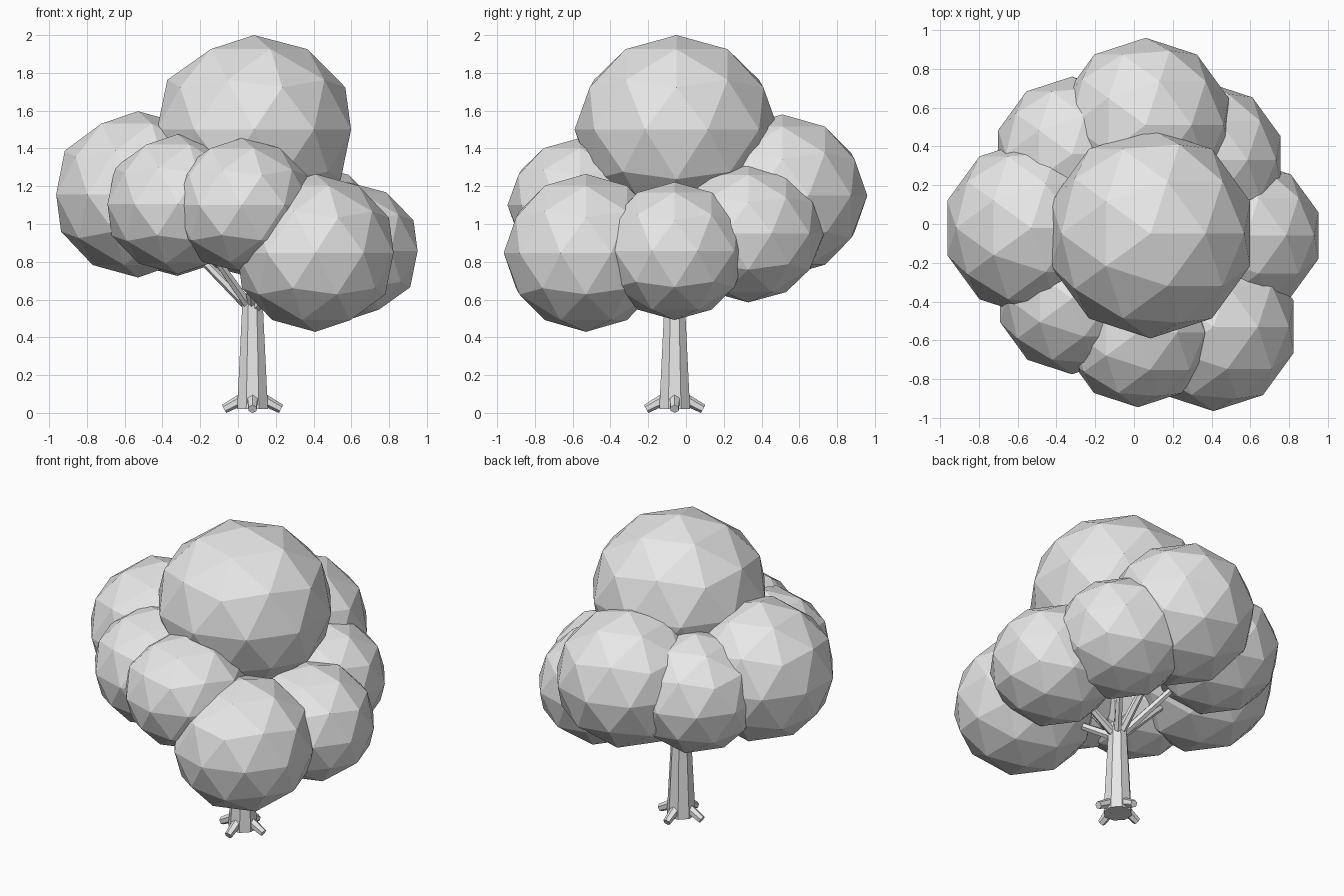
import bpy
from math import pi
from mathutils import Vector

cube = bpy.data.objects.get("Cube")
if cube:
    bpy.data.objects.remove(cube, do_unlink=True)

# One plain light grey for the whole tree
grey = bpy.data.materials.new("light_grey")
grey.use_nodes = True
grey.diffuse_color = (0.8, 0.8, 0.8, 1)
bsdf = next(n for n in grey.node_tree.nodes if n.type == "BSDF_PRINCIPLED")
bsdf.inputs["Base Color"].default_value = grey.diffuse_color


def finish(name):
    obj = bpy.context.object
    obj.name = name
    obj.data.materials.append(grey)
    bpy.ops.object.shade_flat()
    return obj


def leaf_clump(name, centre, width, height):
    bpy.ops.mesh.primitive_ico_sphere_add(subdivisions=2, radius=1, location=centre)
    finish(name).scale = (width, width, height)


def limb(name, start, end, r1, r2, sides):
    """Tapered faceted limb between two points."""
    start, end = Vector(start), Vector(end)
    axis = end - start
    bpy.ops.mesh.primitive_cone_add(vertices=sides, radius1=r1, radius2=r2,
                                    depth=axis.length, location=(start + end) / 2)
    obj = finish(name)
    obj.rotation_mode = "QUATERNION"
    obj.rotation_quaternion = axis.to_track_quat("Z", "Y")
    return obj


# Foliage: centre, horizontal radius, vertical radius
clumps = {
    "crown_foliage": ((0.085, -0.05, 1.5), 0.54, 0.5),
    "right_foliage": ((-0.53, -0.02, 1.157), 0.455, 0.44),
    "front_right_foliage": ((-0.32, -0.385, 1.105), 0.39, 0.37),
    "front_foliage": ((0.02, -0.56, 1.1), 0.385, 0.355),
    "front_left_foliage": ((0.41, -0.53, 0.847), 0.435, 0.418),
    "left_foliage": ((0.58, -0.06, 0.857), 0.39, 0.365),
    "back_left_foliage": ((0.375, 0.33, 0.95), 0.4, 0.365),
    "back_foliage": ((0.06, 0.51, 1.15), 0.45, 0.43),
    "back_right_foliage": ((-0.32, 0.36, 1.1), 0.4, 0.375),
}
for name, shape in clumps.items():
    leaf_clump(name, *shape)

# Trunk: tapered octagon with flat sides to the front
base = Vector((0.077, -0.06, 0.02))
fork = base + Vector((0, 0, 0.61))
trunk = limb("trunk", base, fork, 0.088, 0.056, 8)
trunk.rotation_mode = "XYZ"
trunk.rotation_euler = (0, 0, pi / 8)

# A branch from the top of the trunk into each clump
for name, (centre, width, height) in clumps.items():
    start = fork - Vector((0, 0, 0.02 if name == "crown_foliage" else 0.09))
    limb(name.replace("foliage", "branch"), start, centre, 0.027, 0.016, 6)

# Four short roots
for side, x, y in (("left", 1, 0), ("right", -1, 0), ("back", 0, 1), ("front", 0, -1)):
    out = Vector((x, y, 0))
    limb(side + "_root", base + out * 0.05 + Vector((0, 0, 0.055)),
         base + out * 0.151 + Vector((0, 0, 0.001)), 0.032, 0.024, 6)
